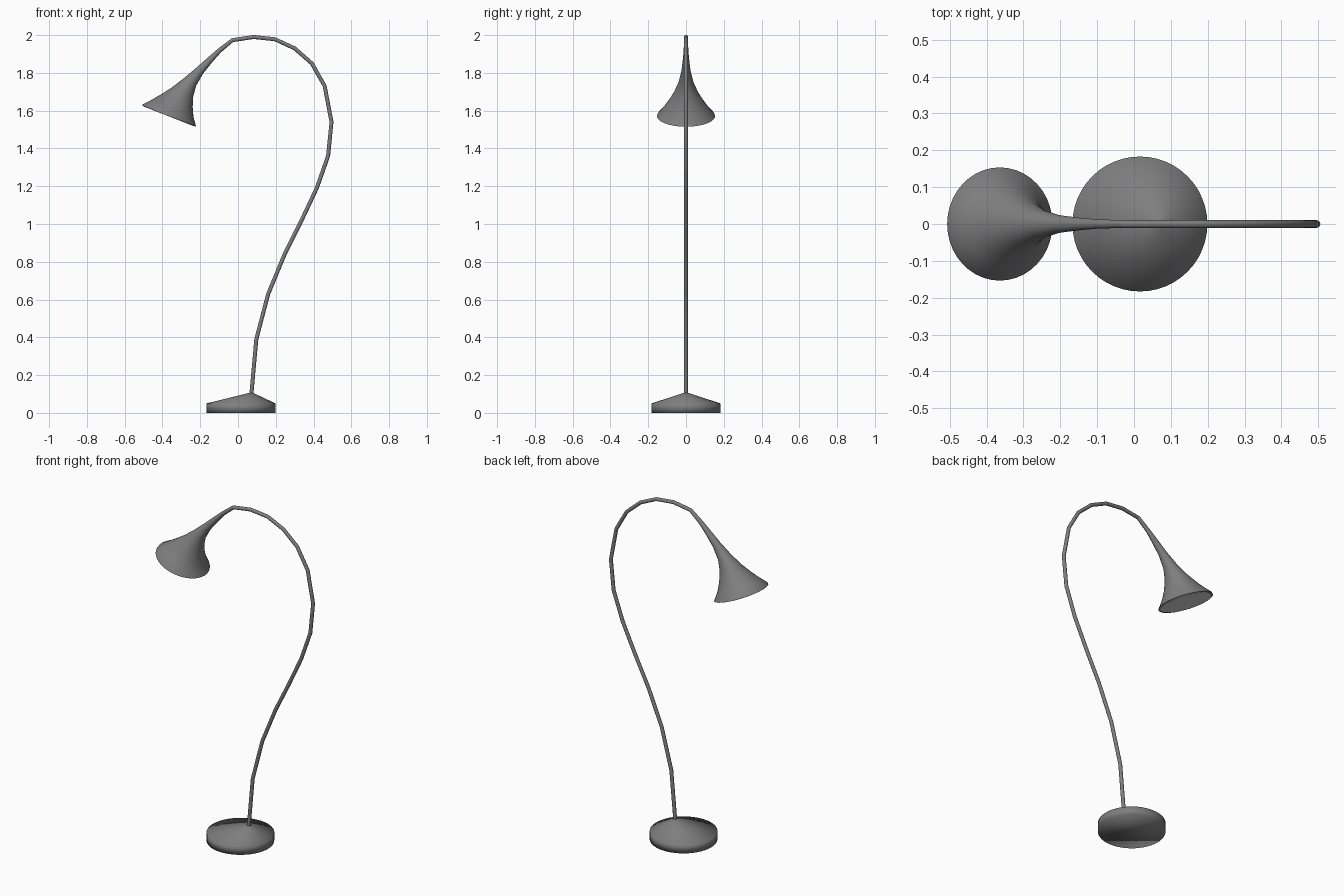
import bpy, bmesh, math
from mathutils import Vector

if "Cube" in bpy.data.objects:
    bpy.data.objects.remove(bpy.data.objects["Cube"], do_unlink=True)


def material(name, value):
    mat = bpy.data.materials.new(name)
    mat.use_nodes = True
    colour = (value, value, value, 1)
    mat.diffuse_color = colour
    mat.node_tree.nodes["Principled BSDF"].inputs["Base Color"].default_value = colour
    return mat


grey = material("mid_grey_metal", 0.21)
pale = material("pale_diffuser", 0.64)


def loft(name, pairs, sides, mat=grey, sharp_start=True):
    """Skin circles whose diameters are point pairs in the xz plane."""
    bm = bmesh.new()
    rings = []
    for a, b in pairs:
        a, b = Vector((a[0], 0, a[1])), Vector((b[0], 0, b[1]))
        mid, arm = (a + b) / 2, (b - a) / 2
        side = Vector((0, arm.length, 0))
        turns = [math.tau * i / sides for i in range(sides)]
        rings.append([bm.verts.new(mid + arm * math.cos(t) + side * math.sin(t)) for t in turns])
    for low, high in zip(rings, rings[1:]):
        for i in range(sides):
            j = (i + 1) % sides
            bm.faces.new((low[i], low[j], high[j], high[i]))
    start, end = bm.faces.new(rings[0]), bm.faces.new(rings[-1])
    bmesh.ops.recalc_face_normals(bm, faces=bm.faces)
    for face in bm.faces:
        face.smooth = True
    # Keep the end caps crisp
    for cap in ([start, end] if sharp_start else [end]):
        for edge in cap.edges:
            edge.smooth = False
    mesh = bpy.data.meshes.new(name)
    bm.to_mesh(mesh)
    bm.free()
    mesh.materials.append(mat)
    obj = bpy.data.objects.new(name, mesh)
    bpy.context.collection.objects.link(obj)


def disc(x, z, r):
    return (x - r, z), (x + r, z)


# Base: round foot with an off-centre cone rising to the stem
loft("base", [disc(0.016, 0, 0.183), disc(0.016, 0.05, 0.183), disc(0.07, 0.107, 0.008)],
     48, sharp_start=False)

# Stem: thin bent tube
path = [Vector(p) for p in (
    (0.07, 0.09), (0.097, 0.39), (0.16, 0.63), (0.247, 0.84), (0.337, 1.02), (0.417, 1.19),
    (0.477, 1.36), (0.495, 1.54), (0.459, 1.73), (0.391, 1.85), (0.3, 1.93), (0.196, 1.978),
    (0.083, 1.99), (-0.03, 1.973))]
neck = Vector((-0.102, 1.92))
tube = []
for i, p in enumerate(path):
    before = path[max(i - 1, 0)]
    after = path[i + 1] if i + 1 < len(path) else neck
    along = (after - before).normalized()
    offset = Vector((along.y, -along.x)) * 0.0105
    tube.append((p + offset, p - offset))
loft("stem", tube, 20)

# Shade: flared horn, given by its outer and inner outline
horn = [
    tube[-1],
    ((-0.106, 1.928), (-0.091, 1.908)),
    ((-0.16, 1.881), (-0.136, 1.857)),
    ((-0.222, 1.826), (-0.185, 1.796)),
    ((-0.29, 1.769), (-0.221, 1.733)),
    ((-0.355, 1.72), (-0.237, 1.675)),
    ((-0.41, 1.685), (-0.24, 1.619)),
    ((-0.46, 1.656), (-0.236, 1.569)),
    ((-0.502, 1.635), (-0.225, 1.526)),
    ((-0.507, 1.627), (-0.221, 1.515)),
]
loft("shade", horn, 40)

# Diffuser: thin pale plate filling the mouth of the shade
loft("diffuser", [((-0.498, 1.627), (-0.228, 1.521)), ((-0.5, 1.622), (-0.23, 1.516))], 40, pale)
